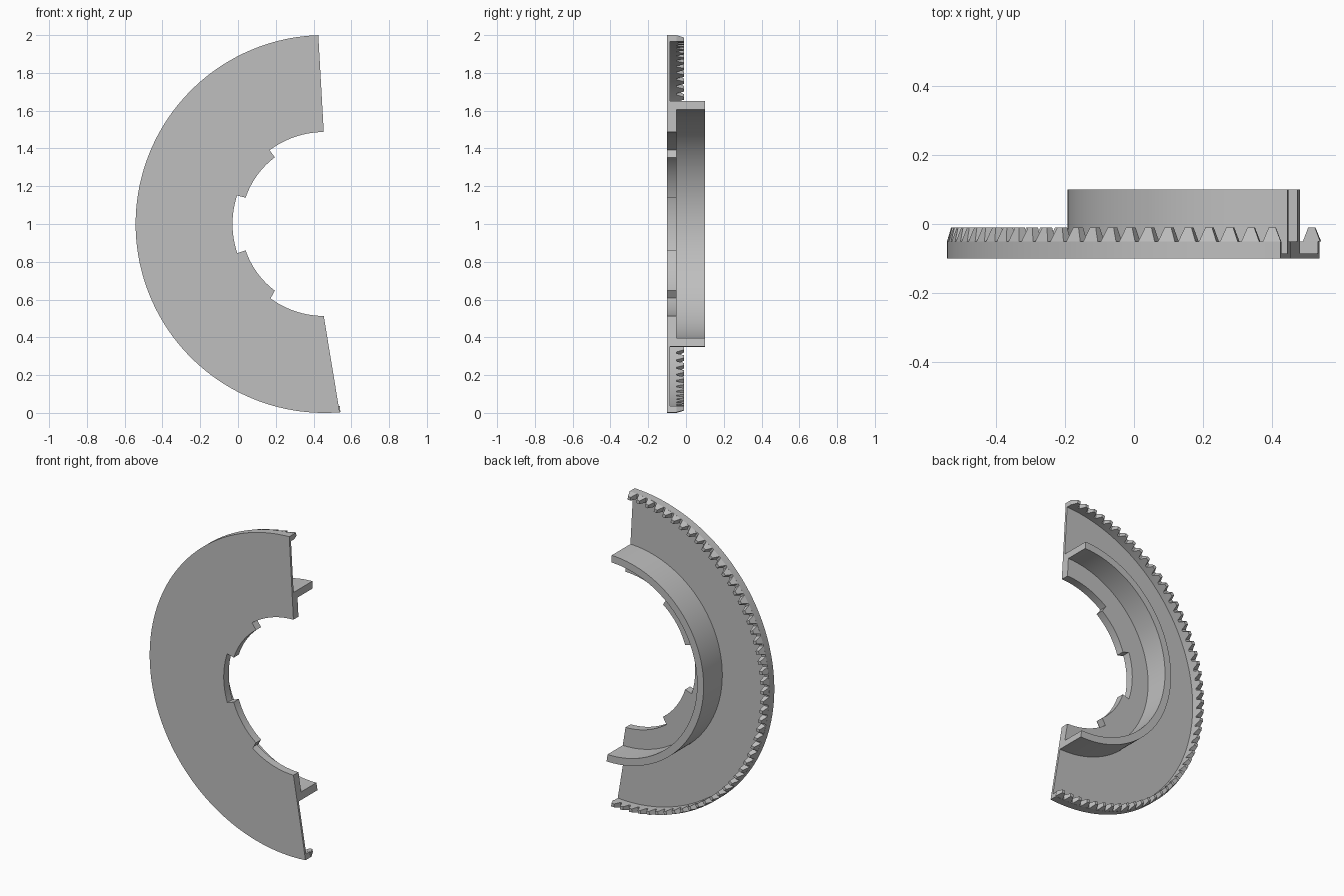
import bpy, bmesh, math

cube = bpy.data.objects.get("Cube")
if cube:
    bpy.data.objects.remove(cube, do_unlink=True)

CX, CZ = 0.458, 1.0                  # gear axis
R_OUT, R_RIM, R_BORE, R_TAB = 1.0, 0.967, 0.487, 0.44
FRONT, STEP, TIP = -0.1, -0.05, -0.01

grey = bpy.data.materials.new("plain grey")
grey.use_nodes = True
colour = (0.52, 0.52, 0.52, 1)
grey.diffuse_color = colour
grey.node_tree.nodes["Principled BSDF"].inputs["Base Color"].default_value = colour


def point(r, y, angle):
    return (CX + r * math.cos(angle), y, CZ + r * math.sin(angle))


def finish(bm, name):
    bmesh.ops.remove_doubles(bm, verts=bm.verts, dist=1e-5)
    bmesh.ops.recalc_face_normals(bm, faces=bm.faces)
    mesh = bpy.data.meshes.new(name)
    bm.to_mesh(mesh)
    bm.free()
    mesh.materials.append(grey)
    ob = bpy.data.objects.new(name, mesh)
    bpy.context.collection.objects.link(ob)
    bpy.ops.object.select_all(action='DESELECT')
    ob.select_set(True)
    bpy.context.view_layer.objects.active = ob
    bpy.ops.object.shade_smooth_by_angle(angle=math.radians(25))
    return ob


def swept_angle(r, degrees):
    """Angle of a point, with both ends slanted along straight cut lines."""
    k = max(0, (r - R_BORE) / (R_OUT - R_BORE))
    top = math.pi / 2 - math.asin((-0.004 - 0.029 * k) / r)
    bottom = 1.5 * math.pi + math.asin((-0.004 + 0.084 * k) / r)
    return top + (bottom - top) * (degrees - 90) / 180


# Half disc: plate, outer rim, raised collar and a bore with two inward tabs
def profile(bore):
    return [(bore, FRONT), (R_OUT, FRONT), (R_OUT, STEP), (R_RIM, STEP),
            (R_RIM, -0.085), (0.65, -0.085), (0.65, 0.1), (0.605, 0.1),
            (0.605, STEP), (bore, STEP)]


sections = [(90, 126.4, R_BORE), (126.4, 161.4, R_TAB), (161.4, 198.6, R_BORE),
            (198.6, 233.6, R_TAB), (233.6, 270, R_BORE)]
bm = bmesh.new()
rings = []
for start, end, bore in sections:
    count = 30
    for i in range(count + 1):
        d = start + (end - start) * i / count
        rings.append([bm.verts.new(point(r, y, swept_angle(r, d)))
                      for r, y in profile(bore)])
for a, b in zip(rings, rings[1:]):
    for i in range(len(a)):
        j = (i + 1) % len(a)
        bm.faces.new((a[i], a[j], b[j], b[i]))
bm.faces.new(rings[0])
bm.faces.new(rings[-1][::-1])
finish(bm, "half_disc")

# Crown teeth standing on the rim
bm = bmesh.new()
pitch = math.radians(3.6)
first = math.radians(93.35)
for n in range(51):
    mid = first + n * pitch
    base, tip = [], []
    for side, r, r_tip in ((-1, R_RIM, R_RIM), (-1, R_OUT, 0.988),
                           (1, R_OUT, 0.988), (1, R_RIM, R_RIM)):
        base.append(bm.verts.new(point(r, STEP, mid + side * pitch * 0.41)))
        tip.append(bm.verts.new(point(r_tip, TIP, mid + side * pitch * 0.16)))
    bm.faces.new(base)
    bm.faces.new(tip)
    for i in range(4):
        j = (i + 1) % 4
        bm.faces.new((base[i], base[j], tip[j], tip[i]))
finish(bm, "crown_teeth")
